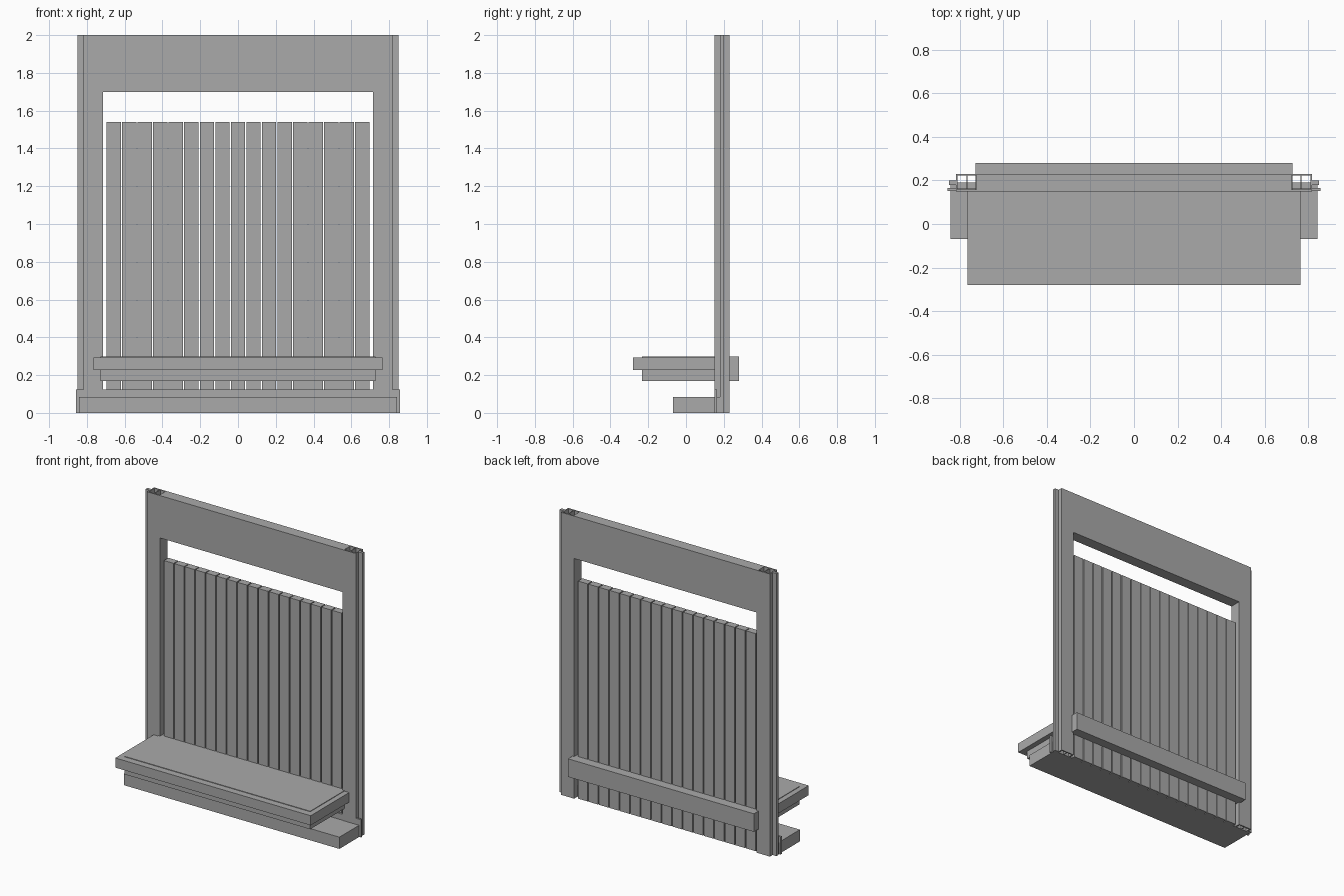
import bpy

if "Cube" in bpy.data.objects:
    bpy.data.objects.remove(bpy.data.objects["Cube"])

grey = bpy.data.materials.new("plain grey")
grey.diffuse_color = (0.4, 0.4, 0.4, 1)
grey.use_nodes = True
grey.node_tree.nodes["Principled BSDF"].inputs["Base Color"].default_value = grey.diffuse_color


def boxes(name, ranges):
    """One object made of boxes given as (x0, x1, y0, y1, z0, z1)."""
    verts, faces = [], []
    for x0, x1, y0, y1, z0, z1 in ranges:
        n = len(verts)
        verts += [(x, y, z) for z in (z0, z1)
                  for x, y in ((x0, y0), (x1, y0), (x1, y1), (x0, y1))]
        quads = [(0, 3, 2, 1), (4, 5, 6, 7)]
        quads += [(i, (i + 1) % 4, (i + 1) % 4 + 4, i + 4) for i in range(4)]
        faces += [tuple(n + i for i in q) for q in quads]
    mesh = bpy.data.meshes.new(name)
    mesh.from_pydata(verts, [], faces)
    mesh.materials.append(grey)
    obj = bpy.data.objects.new(name, mesh)
    bpy.context.collection.objects.link(obj)
    return obj


# Hollow posts with a side tongue and an inner web, mirrored left and right
BACK, FRONT, WALL = 0.23, 0.15, 0.008
post = boxes("side_posts", [
    (0.715, 0.818, FRONT, FRONT + WALL, 0, 2),
    (0.715, 0.818, BACK - WALL, BACK, 0, 2),
    (0.715, 0.715 + WALL, FRONT + WALL, BACK - WALL, 0, 2),
    (0.818 - WALL, 0.818, FRONT + WALL, BACK - WALL, 0, 2),
    (0.764, 0.770, FRONT + WALL, BACK - WALL, 0, 2),
    (0.818, 0.849, 0.18, 0.20, 0, 2),
])
mirror = post.modifiers.new("mirror", 'MIRROR')
mirror.use_axis[0] = True

# Wide head board between the posts
boxes("head_board", [(-0.715, 0.715, FRONT, BACK, 1.70, 2)])

# Low rail in front of the slats
boxes("bottom_rail", [(-0.857, 0.857, 0.152, 0.165, 0, 0.125)])

# Row of vertical slats
COUNT, PITCH, WIDTH = 17, 0.0822, 0.076
centres = [(i - (COUNT - 1) / 2) * PITCH for i in range(COUNT)]
boxes("back_slats", [(c - WIDTH / 2, c + WIDTH / 2, 0.165, 0.215, 0, 1.54)
                     for c in centres])

# Floor plinth
boxes("base", [(-0.843, 0.843, -0.07, 0.19, 0, 0.083)])

# Shelf slab, and the core block that passes through to the rear
boxes("seat", [(-0.765, 0.765, -0.28, FRONT, 0.226, 0.294)])
boxes("seat_core", [(-0.728, 0.728, -0.232, 0.28, 0.17, 0.298)])
